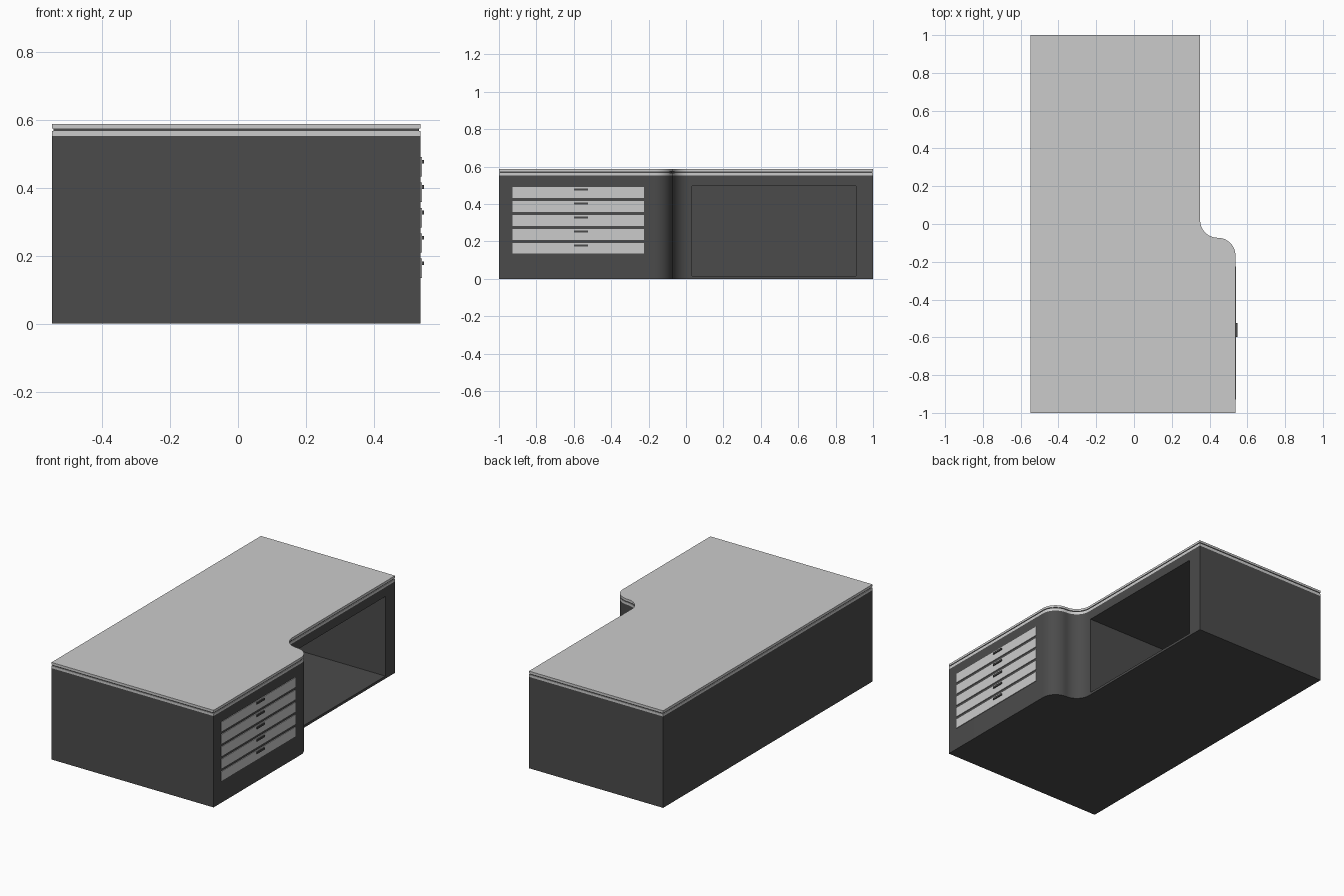
import bpy, bmesh
from math import sin, cos, pi, radians

if "Cube" in bpy.data.objects:
    bpy.data.objects.remove(bpy.data.objects["Cube"])

dark = bpy.data.materials.new("dark_finish")
dark.diffuse_color = (0.07, 0.07, 0.07, 1)
dark.use_nodes = True
dark.node_tree.nodes["Principled BSDF"].inputs["Base Color"].default_value = dark.diffuse_color

X0, X1, XF, R = -0.547, 0.35, 0.537, 0.0935   # back, recessed front, drawer front, S-curve radius
N = 16


def outline(inset=0.0):
    """Desk plan: rectangle with an S-curve stepping out to the drawer end."""
    i = inset
    pts = [(X0 + i, -1 + i), (XF - i, -1 + i)]
    cy = -0.073
    for k in range(N + 1):                     # convex quarter
        a = k / N * pi / 2
        pts.append((XF - R + (R - i) * cos(a), cy - R + (R - i) * sin(a)))
    for k in range(1, N + 1):                  # concave quarter
        a = -pi / 2 - k / N * pi / 2
        pts.append((X1 + R + (R + i) * cos(a), cy + R + (R + i) * sin(a)))
    return pts + [(X1 - i, 1 - i), (X0 + i, 1 - i)]


def finish(name, bm, mat):
    me = bpy.data.meshes.new(name)
    bmesh.ops.recalc_face_normals(bm, faces=bm.faces)
    bm.to_mesh(me)
    bm.free()
    ob = bpy.data.objects.new(name, me)
    bpy.context.collection.objects.link(ob)
    if mat:
        me.materials.append(mat)
    return ob


def slab(name, z0, z1, mat=None, inset=0.0):
    bm = bmesh.new()
    f = bm.faces.new([bm.verts.new((x, y, z0)) for x, y in outline(inset)])
    ext = bmesh.ops.extrude_face_region(bm, geom=[f], use_keep_orig=True)
    bmesh.ops.translate(bm, vec=(0, 0, z1 - z0),
                        verts=[v for v in ext["geom"] if isinstance(v, bmesh.types.BMVert)])
    return finish(name, bm, mat)


def box(name, lo, hi, mat=None):
    bm = bmesh.new()
    bmesh.ops.create_cube(bm, size=1)
    for v in bm.verts:
        v.co = [(a + b) / 2 + c * (b - a) for a, b, c in zip(lo, hi, v.co)]
    return finish(name, bm, mat)


def activate(ob):
    bpy.ops.object.select_all(action='DESELECT')
    ob.select_set(True)
    bpy.context.view_layer.objects.active = ob


# Main body with the open knee space
body = slab("desk_body", 0, 0.552, dark)
cutter = box("knee_space_cutter", (-0.47, 0.032, 0.015), (0.45, 0.908, 0.496), dark)
cutter.hide_render = True
cut = body.modifiers.new("knee_space", 'BOOLEAN')
cut.operation = 'DIFFERENCE'
cut.solver = 'EXACT'
cut.object = cutter
activate(body)
bpy.ops.object.modifier_apply(modifier=cut.name)
bpy.data.objects.remove(cutter)

# Layered worktop: two pale boards with a dark shadow gap between
layers = [body,
          slab("lower_worktop", 0.552, 0.567),
          slab("worktop_gap", 0.567, 0.574, dark, 0.004),
          slab("upper_worktop", 0.574, 0.587)]
for ob in layers:
    activate(ob)
    bpy.ops.object.shade_smooth_by_angle(angle=radians(30))

# Five drawer fronts with small bar handles
for i in range(5):
    z = 0.134 + i * 0.0747
    box(f"drawer_front_{i + 1}", (XF - 0.01, -0.928, z), (XF + 0.004, -0.225, z + 0.057))
    box(f"drawer_handle_{i + 1}", (XF + 0.002, -0.598, z + 0.038),
        (XF + 0.010, -0.525, z + 0.049), dark)
